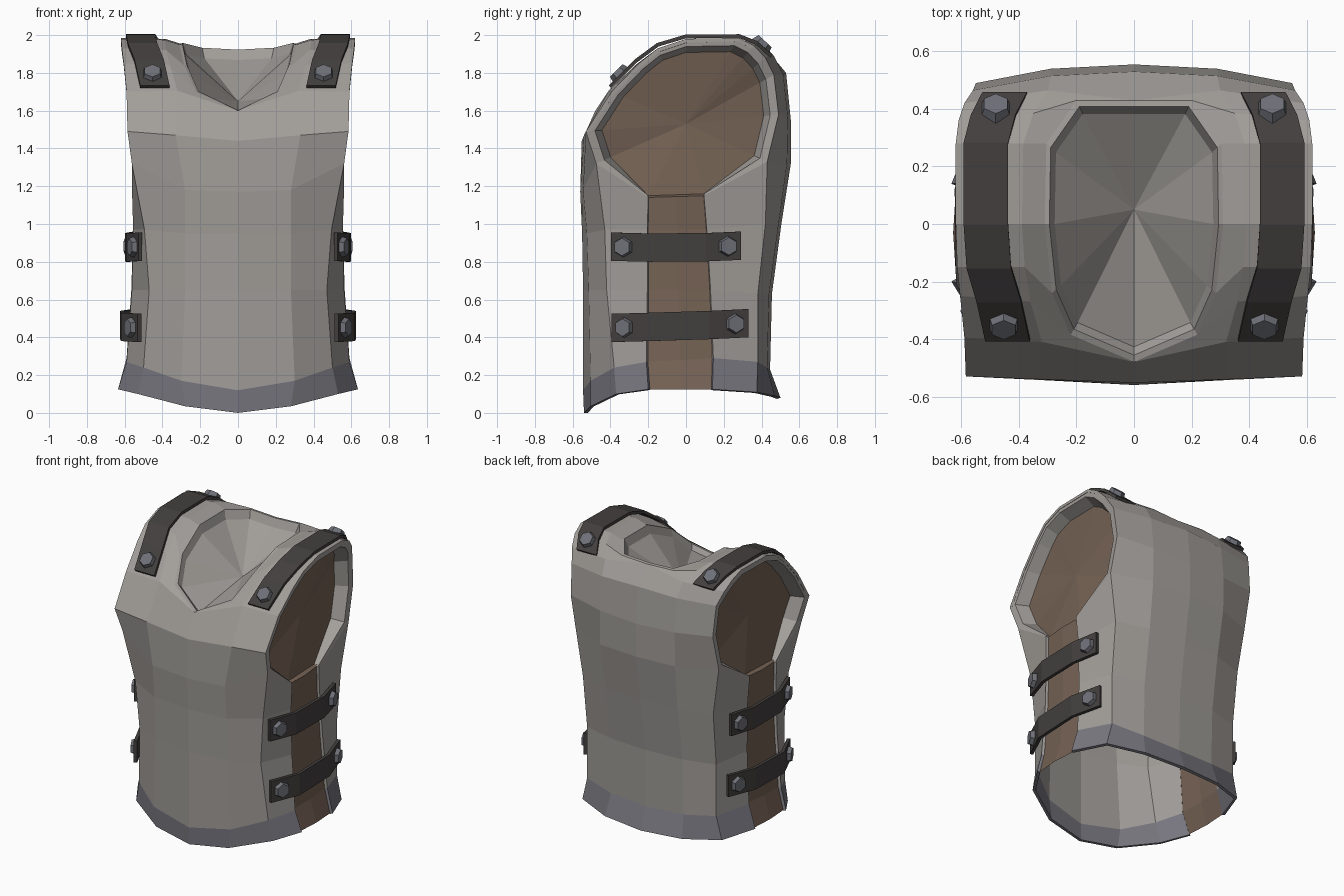
import bpy, bmesh
from mathutils import Vector as V

if "Cube" in bpy.data.objects:
    bpy.data.objects.remove(bpy.data.objects["Cube"])


def material(name, rgb):
    m = bpy.data.materials.new(name)
    m.diffuse_color = (*rgb, 1)
    m.use_nodes = True
    m.node_tree.nodes["Principled BSDF"].inputs["Base Color"].default_value = m.diffuse_color
    return m


PLATE = material("plate_grey", (.36, .34, .32))
HEM = material("hem_blue_grey", (.19, .185, .215))
STRAP = material("strap_dark", (.055, .05, .048))
BOLT = material("bolt_grey", (.16, .165, .19))
LEATHER = material("leather_brown", (.175, .12, .088))


def add_mesh(name, grids, mats, thick=0, hem=False):
    """Join quad grids into one half mesh and mirror it across x."""
    bm = bmesh.new()
    for rows in grids:
        vs = [[bm.verts.new(p) for p in r] for r in rows]
        for i in range(len(vs) - 1):
            for j in range(len(vs[i]) - 1):
                bm.faces.new((vs[i][j], vs[i][j + 1], vs[i + 1][j + 1], vs[i + 1][j]))
    bmesh.ops.remove_doubles(bm, verts=bm.verts, dist=1e-4)
    bmesh.ops.recalc_face_normals(bm, faces=bm.faces)
    if sum(f.normal.dot(f.calc_center_median() - V((0, 0, 1))) for f in bm.faces) < 0:
        bmesh.ops.reverse_faces(bm, faces=bm.faces)
    if hem:
        for f in bm.faces:
            f.material_index = int(max(v.co.z for v in f.verts) < .32)
    return finish(name, bm, mats, thick)


def finish(name, bm, mats, thick=0):
    me = bpy.data.meshes.new(name)
    bm.to_mesh(me)
    bm.free()
    for m in mats:
        me.materials.append(m)
    ob = bpy.data.objects.new(name, me)
    bpy.context.collection.objects.link(ob)
    mod = ob.modifiers.new("mirror", 'MIRROR')
    mod.merge_threshold = .001
    if thick:
        s = ob.modifiers.new("solid", 'SOLIDIFY')
        s.thickness = thick
        s.offset = -1
    return ob


# Half-profile rows, each from the centre line out to the side
front = [
    [(0, -.54, 0), (.28, -.505, .035), (.53, -.37, .10)],
    [(0, -.545, .12), (.3, -.505, .17), (.5, -.38, .24)],
    [(0, -.545, .65), (.28, -.515, .65), (.47, -.42, .65)],
    [(0, -.55, .95), (.28, -.525, .95), (.495, -.43, .97)],
    [(0, -.56, 1.17), (.28, -.545, 1.18), (.562, -.475, 1.32)],
]
shoulder = [
    [(0, -.552, 1.44), (.33, -.54, 1.47), (.585, -.53, 1.49)],
    [(0, -.48, 1.6), (.32, -.41, 1.705), (.59, -.395, 1.70)],
    [(.22, -.385, 1.70), (.36, -.27, 1.84), (.605, -.25, 1.85)],
    [(.285, -.24, 1.84), (.38, -.15, 1.92), (.615, -.15, 1.93)],
    [(.31, 0, 1.95), (.39, 0, 1.975), (.62, 0, 1.98)],
    [(.305, .28, 1.955), (.385, .28, 1.98), (.62, .28, 1.985)],
    [(.2, .43, 1.93), (.35, .385, 1.95), (.61, .36, 1.945)],
    [(0, .43, 1.92), (.3, .465, 1.89), (.59, .42, 1.88)],
]
back = [
    [(0, .53, 1.80), (.29, .515, 1.79), (.56, .465, 1.79)],
    [(0, .555, 1.55), (.29, .54, 1.56), (.55, .49, 1.58)],
    [(0, .555, 1.32), (.29, .535, 1.32), (.555, .43, 1.33)],
    [(0, .505, 1.0), (.28, .49, 1.0), (.505, .42, 1.0)],
    [(0, .455, .63), (.28, .44, .63), (.5, .38, .63)],
    [(0, .445, .23), (.28, .43, .24), (.5, .38, .27)],
    [(0, .50, .08), (.3, .47, .09), (.54, .375, .11)],
]
# Side edges of the front and back plates, bottom to top
front_edge = [(.635, -.2, .125), (.59, -.21, .27), (.562, -.205, .65),
              (.555, -.205, .97), (.56, -.2, 1.14)]
back_edge = [(.635, .14, .125), (.59, .145, .29), (.565, .13, .65),
             (.555, .11, .97), (.56, .095, 1.15)]
rows = front + shoulder + back

add_mesh("cuirass_plates", [
    rows,
    [[r[2], e] for r, e in zip(front, front_edge)],
    [[r[2], e] for r, e in zip(back[:1:-1], back_edge)],
], [PLATE, HEM], .02, True)

# Armhole rim: flat band and inner wall, tapering to nothing at the bottom
outer = [V(front_edge[-1])] + [V(r[2]) for r in rows[4:-4]] + [V(back_edge[-1])]


def shrink(k, dx):
    out = []
    for i, p in enumerate(outer):
        if i in (0, len(outer) - 1):
            out.append(p + V((dx * .4, 0, .01)))
        else:
            out.append(V((p.x + dx, p.y * k, 1.53 + (p.z - 1.53) * k)))
    return out


inner = shrink(.84, -.09)
add_mesh("armhole_rim", [[outer, shrink(.91, -.005), inner]], [PLATE])

# Leather backing of the armhole
bm = bmesh.new()
ring = [bm.verts.new(p) for p in inner]
hub = bm.verts.new((.48, 0, 1.53))
for a, b in zip(ring, ring[1:] + ring[:1]):
    bm.faces.new((a, b, hub))
bmesh.ops.recalc_face_normals(bm, faces=bm.faces)
finish("armhole_lining", bm, [LEATHER])

# Leather strip between the plates
strip = []
for f, b in zip(front_edge, back_edge):
    f, b = V(f) - V((.018, .02, 0)), V(b) - V((.018, -.02, 0))
    strip.append([f, (f + b) / 2 + V((.012, 0, 0)), b])
strip.append([inner[0], (inner[0] + inner[-1]) / 2, inner[-1]])
add_mesh("side_leather", [strip], [LEATHER])

# Neck rim and sunken neck panel
neck = [V(r[0]) for r in rows[6:13]]
lip = [V((p.x * .95, p.y * .95, p.z + .003)) for p in neck]
well = [V((p.x * .89, p.y * .89, p.z - .05 * (p.z - 1.4) / .5)) for p in neck]
add_mesh("neck_rim", [[neck, lip, well]], [PLATE])
bm = bmesh.new()
ring = [bm.verts.new(p) for p in well]
hub = bm.verts.new((0, .05, 1.65))
for a, b in zip(ring, ring[1:]):
    f = bm.faces.new((a, b, hub))
    f.normal_update()
    if f.normal.z < 0:
        f.normal_flip()
finish("neck_panel", bm, [PLATE])


# Straps with a hexagonal bolt near each end
def strap(name, path, across, width, thick, inset):
    path = [V(p) for p in path]
    across = V(across)
    segs = []
    for a, b in zip(path, path[1:]):
        n = (b - a).cross(across).normalized()
        if n.dot((a + b) / 2 - V((0, 0, .9 if across.x else (a.z)))) < 0:
            n = -n
        segs.append(n)
    bm = bmesh.new()
    loops = []
    for i, p in enumerate(path):
        n = (segs[max(i - 1, 0)] + segs[min(i, len(segs) - 1)]).normalized()
        w = across * width / 2
        loops.append([bm.verts.new(q) for q in
                      (p - w, p + w, p + w + n * thick, p - w + n * thick)])
    for a, b in zip(loops, loops[1:]):
        for j in range(4):
            k = (j + 1) % 4
            bm.faces.new((a[j], a[k], b[k], b[j]))
    bm.faces.new(loops[0])
    bm.faces.new(loops[-1])
    bmesh.ops.recalc_face_normals(bm, faces=bm.faces)
    finish(name, bm, [STRAP])

    bm = bmesh.new()
    for p, q, n in ((path[0], path[1], segs[0]), (path[-1], path[-2], segs[-1])):
        at = p + (q - p).normalized() * inset + n * (thick + .004)
        mat = n.to_track_quat('Z', 'Y').to_matrix().to_4x4()
        mat.translation = at
        bmesh.ops.create_cone(bm, cap_ends=True, segments=6, radius1=.06,
                              radius2=.047, depth=.045, matrix=mat)
    finish(name + "_bolts", bm, [BOLT])


strap("shoulder_strap", [(.44, -.395, 1.72), (.47, -.26, 1.855), (.505, -.145, 1.94),
                         (.515, 0, 1.983), (.515, .28, 1.985), (.49, .37, 1.95),
                         (.45, .445, 1.88)], (1, 0, 0), .155, .02, .085)
strap("upper_side_strap", [(.507, -.39, .88), (.572, -.2, .875), (.577, .1, .877),
                           (.535, .285, .885)], (0, 0, 1), .15, .022, .07)
strap("lower_side_strap", [(.512, -.385, .45), (.598, -.2, .455), (.602, .12, .465),
                           (.54, .325, .475)], (0, 0, 1), .15, .022, .075)
